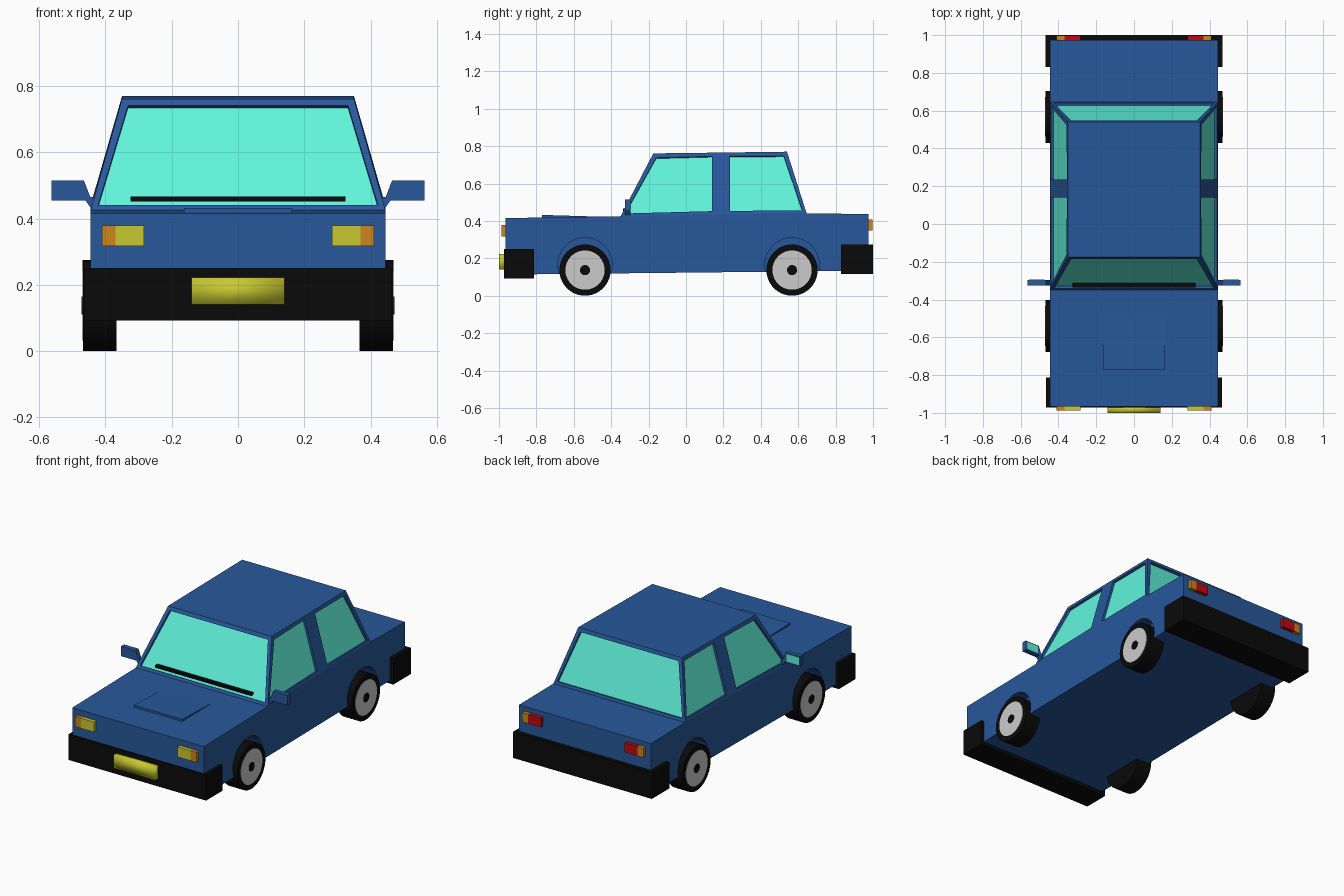
import bpy, bmesh
from math import radians
from mathutils import Matrix, Vector

if "Cube" in bpy.data.objects:
    bpy.data.objects.remove(bpy.data.objects["Cube"])


def material(name, rgb):
    m = bpy.data.materials.new(name)
    m.diffuse_color = (*rgb, 1)
    m.use_nodes = True
    m.node_tree.nodes["Principled BSDF"].inputs["Base Color"].default_value = m.diffuse_color
    return m


PAINT = material("blue_paint", (0.021, 0.098, 0.328))
GLASS = material("glass", (0.117, 0.91, 0.72))
BLACK = material("black_rubber", (0.003, 0.003, 0.003))
WHITE = material("white_hub", (0.75, 0.72, 0.73))
YELLOW = material("yellow", (0.58, 0.58, 0.03))
ORANGE = material("orange", (0.61, 0.24, 0.013))
RED = material("red", (0.51, 0.003, 0.005))


def finish(name, bm, *mats):
    bmesh.ops.recalc_face_normals(bm, faces=bm.faces)
    me = bpy.data.meshes.new(name)
    bm.to_mesh(me)
    bm.free()
    for m in mats:
        me.materials.append(m)
    ob = bpy.data.objects.new(name, me)
    bpy.context.collection.objects.link(ob)
    return ob


def prism(name, pts, axis, a, b, mat):
    """Extrude a (y,z) profile along x, or an (x,z) profile along y."""
    bm = bmesh.new()
    place = (lambda p, t: (t, p[0], p[1])) if axis == "x" else (lambda p, t: (p[0], t, p[1]))
    face = bm.faces.new([bm.verts.new(place(p, a)) for p in pts])
    ext = bmesh.ops.extrude_face_region(bm, geom=[face])["geom"]
    shift = Vector(place((0, 0), b - a))
    bmesh.ops.translate(bm, vec=shift, verts=[v for v in ext if isinstance(v, bmesh.types.BMVert)])
    return finish(name, bm, mat)


def box(name, x0, x1, y0, y1, z0, z1, mat):
    return prism(name, [(x0, z0), (x1, z0), (x1, z1), (x0, z1)], "y", y0, y1, mat)


def add_disc(bm, r, x0, x1, y, z, seg=40):
    """Cylinder along x."""
    mat = Matrix.Translation(((x0 + x1) / 2, y, z)) @ Matrix.Rotation(radians(90), 4, "Y")
    bmesh.ops.create_cone(bm, cap_ends=True, segments=seg, radius1=r, radius2=r,
                          depth=abs(x1 - x0), matrix=mat)


def disc(name, r, x0, x1, y, z, mat):
    bm = bmesh.new()
    add_disc(bm, r, x0, x1, y, z)
    ob = finish(name, bm, mat)
    ob.data.shade_smooth()
    ob.data.set_sharp_from_angle(angle=radians(30))
    return ob


AXLES = {"front": -0.54, "rear": 0.567}
SIDES = {"left": -1, "right": 1}

# Lower body with wheel wells cut out
body = prism("body", [(-0.965, 0.113), (0.975, 0.134), (0.975, 0.437), (0.645, 0.44),
                      (-0.35, 0.425), (-0.965, 0.415)], "x", -0.445, 0.445, PAINT)
bm = bmesh.new()
for y in AXLES.values():
    for s in SIDES.values():
        add_disc(bm, 0.145, s * 0.36, s * 0.5, y, 0.165)
cutter = finish("wheel_well_cutter", bm, PAINT)
cutter.hide_render = True
cutter.hide_set(True)
mod = body.modifiers.new("wheel_wells", "BOOLEAN")
mod.object = cutter
mod.operation = "DIFFERENCE"
mod.solver = "EXACT"

# Cabin with recessed windows
bm = bmesh.new()
low = [(-0.35, 0.425), (0.16, 0.4327), (0.215, 0.4335), (0.645, 0.44)]
high = [(-0.175, 0.761), (0.16, 0.765), (0.215, 0.7658), (0.54, 0.77)]
ring = {(s, k): [bm.verts.new((s * w, *p)) for p in pts]
        for s in (-1, 1) for k, pts, w in (("low", low, 0.445), ("high", high, 0.35))}
panes = []
for s in (-1, 1):
    lo, hi = ring[s, "low"], ring[s, "high"]
    strips = [bm.faces.new((lo[i], lo[i + 1], hi[i + 1], hi[i])) for i in range(3)]
    panes += [strips[0], strips[2]]
for i in (0, 3):
    panes.append(bm.faces.new((ring[-1, "low"][i], ring[1, "low"][i],
                               ring[1, "high"][i], ring[-1, "high"][i])))
for k in ("low", "high"):
    bm.faces.new(ring[-1, k] + ring[1, k][::-1])
bmesh.ops.recalc_face_normals(bm, faces=bm.faces)
bmesh.ops.inset_individual(bm, faces=panes, thickness=0.029)
bmesh.ops.inset_individual(bm, faces=panes, thickness=0.0005, depth=-0.014)
for f in panes:
    f.material_index = 1
finish("cabin", bm, PAINT, GLASS)

# Bumpers, number plate, wiper and bonnet scoop
box("front_bumper", -0.465, 0.465, -0.972, -0.812, 0.093, 0.25, BLACK)
box("rear_bumper", -0.469, 0.469, 0.83, 1.0, 0.115, 0.275, BLACK)
plate = box("number_plate", -0.14, 0.14, -1.0, -0.965, 0.14, 0.222, YELLOW)
plate.data.shade_smooth()
box("wiper", -0.325, 0.325, -0.337, -0.312, 0.452, 0.466, BLACK)
prism("bonnet_scoop", [(-0.77, 0.41), (-0.77, 0.432), (-0.5, 0.424), (-0.5, 0.41)],
      "x", -0.163, 0.163, PAINT)

for side, s in SIDES.items():
    # Lamps
    for end, y0, y1, z0, z1, col in (("front", -0.987, -0.96, 0.317, 0.379, YELLOW),
                                     ("rear", 0.97, 0.997, 0.35, 0.407, RED)):
        box(f"{end}_{side}_lamp", s * 0.283, s * 0.369, y0, y1, z0, z1, col)
        box(f"{end}_{side}_indicator", s * 0.369, s * 0.41, y0, y1, z0, z1, ORANGE)
    # Door mirrors
    shape = [(0.436, 0.465), (0.446, 0.465), (0.465, 0.515), (0.563, 0.515),
             (0.563, 0.454), (0.46, 0.454), (0.443, 0.43), (0.436, 0.43)]
    prism(f"{side}_mirror", [(s * x, z) for x, z in shape], "y", -0.325, -0.297, PAINT)
    box(f"{side}_mirror_glass", s * 0.473, s * 0.556, -0.3, -0.295, 0.461, 0.508, GLASS)
    # Wheels
    for end, y in AXLES.items():
        disc(f"{end}_{side}_tyre", 0.137, s * 0.367, s * 0.468, y, 0.137, BLACK)
        disc(f"{end}_{side}_hub", 0.105, s * 0.46, s * 0.47, y, 0.137, WHITE)
        disc(f"{end}_{side}_hub_cap", 0.027, s * 0.465, s * 0.472, y, 0.137, BLACK)
